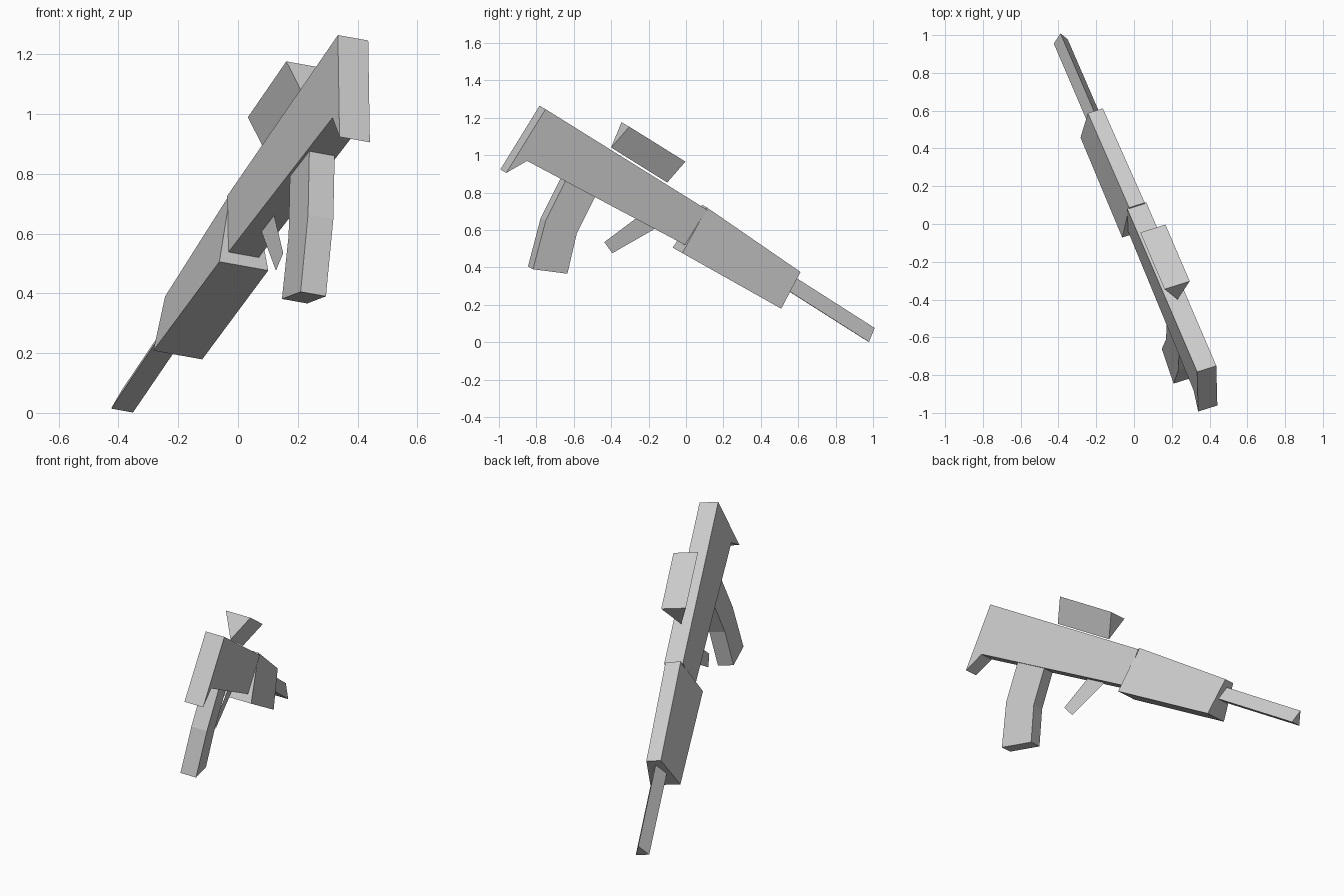
import bpy, bmesh
from mathutils import Vector, Matrix

if "Cube" in bpy.data.objects:
    bpy.data.objects.remove(bpy.data.objects["Cube"])

# Gun frame: x across, y along the barrel from the butt, z up; tilted into the world
along = Vector((-0.342, 0.798, -0.497)).normalized()
up = along.cross(Vector((-0.935, -0.307, 0.174))).normalized()
across = along.cross(up)
frame = Matrix((across, along, up)).transposed().to_4x4()
frame.translation = (0.385, -0.767, 1.255)


def loft(name, start, end):
    """Closed solid between two matching rings of points."""
    bm = bmesh.new()
    a = [bm.verts.new(p) for p in start]
    b = [bm.verts.new(p) for p in end]
    bm.faces.new(a)
    bm.faces.new(b)
    for i in range(len(a)):
        j = (i + 1) % len(a)
        bm.faces.new((a[i], a[j], b[j], b[i]))
    return finish(name, bm)


def finish(name, bm):
    bmesh.ops.recalc_face_normals(bm, faces=bm.faces)
    mesh = bpy.data.meshes.new(name)
    bm.to_mesh(mesh)
    bm.free()
    obj = bpy.data.objects.new(name, mesh)
    obj.matrix_world = frame
    bpy.context.collection.objects.link(obj)
    return obj


def slab(name, profile, half):
    """Side profile (along, up) given a width."""
    return loft(name, [(-half, s, t) for s, t in profile],
                [(half, s, t) for s, t in profile])


def trapezoid(s, top, bottom, top_half, bottom_half):
    return [(-top_half, s, top), (top_half, s, top),
            (bottom_half, s, bottom), (-bottom_half, s, bottom)]


def triangle(s, tip, base, half):
    return [(0, s, tip), (half, s, base), (-half, s, base)]


# Stock and receiver in one tapered slab
slab("receiver", [(0, 0), (1.085, 0), (1.085, -0.222),
                  (0.065, -0.287), (0, -0.4)], 0.054)

# Curved magazine
slab("magazine", [(0.313, -0.25), (0.503, -0.24), (0.526, -0.477),
                  (0.6, -0.685), (0.42, -0.762), (0.337, -0.506)], 0.045)

# Handguard flaring towards its underside
loft("handguard", trapezoid(1.08, 0.01, -0.267, 0.044, 0.087),
     trapezoid(1.725, -0.018, -0.24, 0.042, 0.087))

# Three-sided barrel
loft("barrel", triangle(1.7, -0.056, -0.137, 0.04),
     triangle(2.267, -0.062, -0.142, 0.039))

# Sight: three-sided, flat on top, tip down
loft("sight", triangle(0.452, 0.012, 0.157, 0.071),
     triangle(0.828, 0.012, 0.157, 0.071))

# Trigger: single flat sheet
bm = bmesh.new()
bm.faces.new([bm.verts.new((0, s, t)) for s, t in
              [(0.785, -0.235), (0.908, -0.23), (0.773, -0.464), (0.701, -0.437)]])
finish("trigger", bm)
